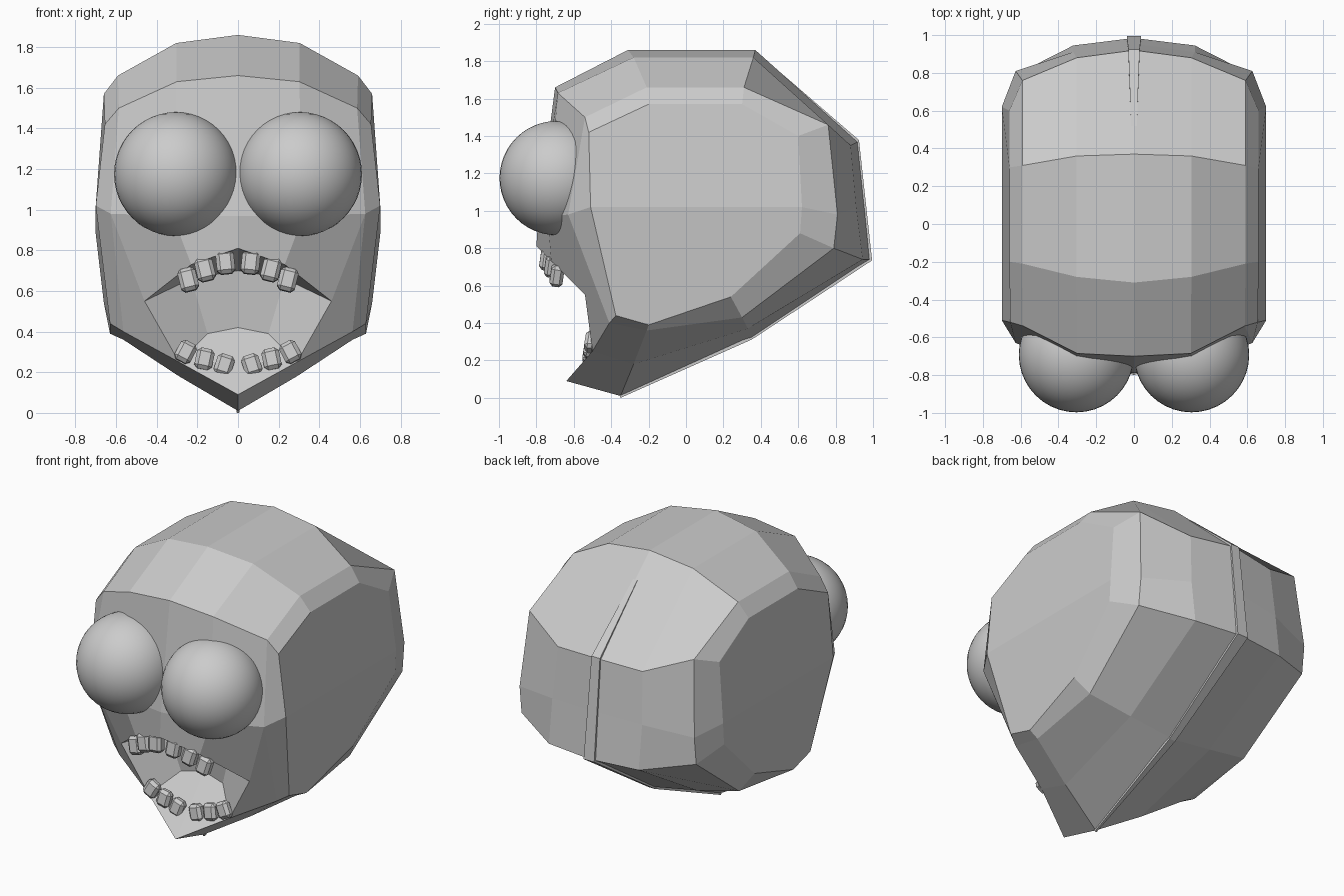
import bpy, bmesh
from math import radians
from mathutils import Vector

if "Cube" in bpy.data.objects:
    bpy.data.objects.remove(bpy.data.objects["Cube"])


def make_object(name, bm):
    bmesh.ops.recalc_face_normals(bm, faces=bm.faces)
    me = bpy.data.meshes.new(name)
    bm.to_mesh(me)
    bm.free()
    ob = bpy.data.objects.new(name, me)
    bpy.context.collection.objects.link(ob)
    return ob


# Head: four side-on (y, z) profiles from the centre line out to the cheek panel.
# Order: brow, top front, top back, back upper, back middle, back lower,
# underside, chin bottom, jaw edge, face middle
half_width = [.655, .66, .66, .66, .70, .70, .66, .63, .63, .70]
spread = [0, .46, .895, 1]
profiles = [
    [(-.70, 1.66), (-.31, 1.86), (.37, 1.86), (.92, 1.37), (.955, 1.04),
     (.985, .74), (.35, .32), (-.35, .01), (-.64, .09), (-.79, .97)],
    [(-.685, 1.63), (-.28, 1.82), (.36, 1.82), (.88, 1.35), (.91, 1.02),
     (.945, .74), (.33, .37), (-.28, .18), (-.50, .25), (-.74, .97)],
    [(-.54, 1.50), (-.21, 1.66), (.31, 1.66), (.76, 1.46), (.81, .98),
     (.79, .80), (.30, .43), (-.21, .36), (-.41, .40), (-.63, .98)],
    [(-.52, 1.42), (-.20, 1.57), (.30, 1.57), (.60, 1.40), (.62, 1.02),
     (.61, .88), (.24, .54), (-.20, .39), (-.375, .44), (-.51, 1.02)],
]
# Mouth: upper lip, roof and floor, centre first
lip = [(0, -.80, .81), (.23, -.72, .73), (.46, -.54, .55)]
roof = [(0, -.40, .70), (.23, -.40, .66)]
floor = [(0, -.35, .42), (.15, -.37, .39)]

bm = bmesh.new()
for side in (1, -1):
    def vert(p):
        return bm.verts.new((side * p[0], p[1], p[2]))

    cols = [[vert((s * w, *p)) for w, p in zip(half_width, prof)]
            for s, prof in zip(spread, profiles)]
    n = len(half_width)
    # outer shell, leaving the face opening below the middle row
    for a, b in zip(cols, cols[1:]):
        for i in range(n):
            j = (i + 1) % n
            if i != 8:
                bm.faces.new((a[i], a[j], b[j], b[i]))
    c0, c1, c2, c3 = cols
    bm.faces.new([c3[i] for i in (9, 0, 1, 2, 3, 4)])
    bm.faces.new([c3[i] for i in (9, 4, 5, 6, 7, 8)])
    # cheeks and mouth cavity
    L, R, T = ([vert(p) for p in pts] for pts in (lip, roof, floor))
    for f in ((c0[9], c1[9], L[1], L[0]), (c1[9], c2[9], L[2], L[1]),
              (L[2], c2[9], c2[8], c1[8]), (c2[9], c3[9], c3[8], c2[8]),
              (L[0], L[1], R[1], R[0]), (L[1], L[2], R[1]),
              (R[0], R[1], T[1], T[0]), (R[1], L[2], c1[8], T[1]),
              (T[0], T[1], c1[8], c0[8])):
        bm.faces.new(f)
bmesh.ops.remove_doubles(bm, verts=bm.verts, dist=.0005)
make_object("head", bm)

# Thin seam down the back of the skull and along the underside
bm = bmesh.new()
rails = []
for y, z, w in ((.52, 1.727, .015), (.925, 1.378, .03), (.995, .735, .038),
                (.352, .312, .022), (-.35, .0, .006)):
    rails.append([bm.verts.new((x, y, z)) for x in (-w, w)])
for a, b in zip(rails, rails[1:]):
    bm.faces.new((a[0], a[1], b[1], b[0]))
seam = make_object("back_seam", bm)
solid = seam.modifiers.new("thickness", 'SOLIDIFY')
solid.thickness = .025
solid.offset = -1

# Bulging round eyes
for side, label in ((1, "right"), (-1, "left")):
    bpy.ops.mesh.primitive_uv_sphere_add(segments=40, ring_count=24, radius=.305,
                                         location=(side * .305, -.692, 1.175))
    eye = bpy.context.object
    eye.name = label + "_eye"
    bpy.ops.object.shade_smooth()


# Teeth: small bevelled blocks following the lips
def tooth(name, loc, size, tilt, lean):
    bpy.ops.mesh.primitive_cube_add(size=1, location=loc,
                                    rotation=(radians(lean), radians(tilt), 0))
    ob = bpy.context.object
    ob.name = name
    for v in ob.data.vertices:
        v.co *= Vector(size)
    bev = ob.modifiers.new("bevel", 'BEVEL')
    bev.width = .018
    bev.segments = 1


for side in (1, -1):
    for x, y, z, tilt in ((.062, -.745, .74, 6), (.162, -.72, .705, 14), (.245, -.69, .655, 14)):
        tooth("upper_tooth", (side * x, y, z), (.09, .07, .115), side * tilt, -8)
    for x, y, z, tilt in ((.068, -.52, .235, -18), (.165, -.515, .265, -12), (.258, -.51, .30, -28)):
        tooth("lower_tooth", (side * x, y, z), (.088, .06, .105), side * tilt, -8)
